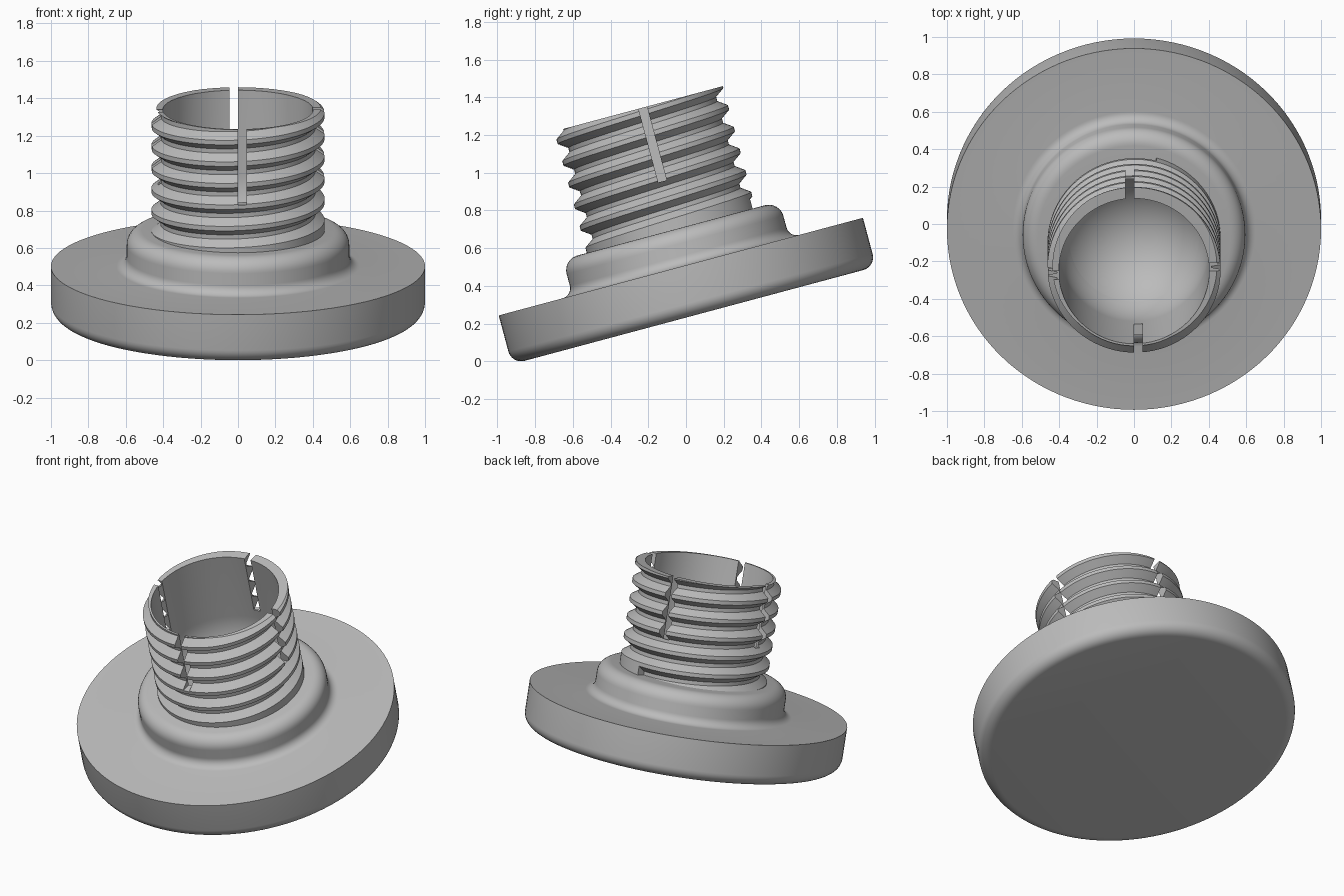
import bpy, bmesh
from math import sin, cos, pi, radians, sqrt
from mathutils import Matrix, Vector

cube = bpy.data.objects.get("Cube")
if cube:
    bpy.data.objects.remove(cube)

SEGMENTS = 120
TILT = radians(15)
BORE, SOCKET_Z = 0.402, 0.67          # bore radius and height of its round end
CREST, ROOT, PITCH = 0.463, 0.414, 0.119
COLLAR_TOP, TOP, BOTTOM = 0.467, 1.135, 0.40

grey = bpy.data.materials.new("light grey")
grey.use_nodes = True
grey.diffuse_color = (0.5, 0.5, 0.5, 1)
grey.node_tree.nodes["Principled BSDF"].inputs["Base Color"].default_value = (0.5, 0.5, 0.5, 1)


def make_object(name, bm):
    bmesh.ops.recalc_face_normals(bm, faces=bm.faces)
    mesh = bpy.data.meshes.new(name)
    bm.to_mesh(mesh)
    bm.free()
    mesh.materials.append(grey)
    obj = bpy.data.objects.new(name, mesh)
    bpy.context.collection.objects.link(obj)
    obj.rotation_euler.x = TILT
    obj.location = (0, 0.042, 0.243)
    return obj


def select_only(obj):
    bpy.ops.object.select_all(action='DESELECT')
    obj.select_set(True)
    bpy.context.view_layer.objects.active = obj


def arc(cx, cz, radius, start, end, steps=8):
    angles = [radians(start + (end - start) * i / steps) for i in range(steps + 1)]
    return [(cx + radius * cos(a), cz + radius * sin(a)) for a in angles]


def socket_radius(z):
    return sqrt(max(BORE ** 2 - max(SOCKET_Z - z, 0) ** 2, 0))


# Flange and collar: one turned body with a round socket floor
profile = [(0, 0)] + arc(0.93, 0.07, 0.07, -90, 0) + [(1, 0.268)]
profile += arc(0.65, 0.323, 0.055, 270, 180) + arc(0.515, COLLAR_TOP - 0.08, 0.08, 0, 90)
profile += [(socket_radius(COLLAR_TOP), COLLAR_TOP)]
profile += arc(0, SOCKET_Z, BORE, -32, -90, 14)
bm = bmesh.new()
verts = [bm.verts.new((r, 0, z)) for r, z in profile]
edges = [bm.edges.new(pair) for pair in zip(verts, verts[1:])]
bmesh.ops.spin(bm, geom=verts + edges, cent=(0, 0, 0), axis=(0, 0, 1),
               angle=2 * pi, steps=SEGMENTS)
bmesh.ops.remove_doubles(bm, verts=bm.verts, dist=0.0002)
flange = make_object("flange_and_collar", bm)

# Threaded sleeve: a helical groove that starts at the back, above the collar
START = radians(75)
GROOVE_Z = 0.478
section = [(-0.047, CREST), (-0.012, ROOT), (0.012, ROOT), (0.047, CREST)]
knots = section + [(PITCH - 0.047, CREST)]


def groove_radius(offset):
    for (z0, r0), (z1, r1) in zip(knots, knots[1:]):
        if z0 <= offset <= z1:
            return r0 + (r1 - r0) * (offset - z0) / (z1 - z0)
    return CREST


def sleeve_column(turn):
    inner = [COLLAR_TOP + (SOCKET_Z - COLLAR_TOP) * i / 8 for i in range(9)]
    points = [(BORE, TOP)] + [(socket_radius(z), z) for z in reversed(inner)]
    points.append((0.39, BOTTOM))
    for k in range(-1, 7):
        centre = GROOVE_Z + PITCH * (k + turn)
        for offset, _ in section:
            z = min(max(centre + offset, BOTTOM), TOP)
            points.append((CREST if k < 0 else groove_radius(z - centre), z))
    # every point held at the rim shares the radius found there
    phase = (TOP - GROOVE_Z - PITCH * turn + 0.047) % PITCH - 0.047
    rim = groove_radius(phase)
    return [(rim, z) if z == TOP and i else (r, z) for i, (r, z) in enumerate(points)]


bm = bmesh.new()
columns = []
for s in range(SEGMENTS + 1):
    a = START + 2 * pi * s / SEGMENTS
    columns.append([bm.verts.new((r * cos(a), r * sin(a), z))
                    for r, z in sleeve_column(s / SEGMENTS)])
for left, right in zip(columns, columns[1:]):
    for i in range(len(left)):
        j = (i + 1) % len(left)
        bm.faces.new((left[i], right[i], right[j], left[j]))
bmesh.ops.remove_doubles(bm, verts=bm.verts, dist=0.0002)
bmesh.ops.dissolve_degenerate(bm, edges=bm.edges, dist=0.0001)
# end face of the groove
bmesh.ops.holes_fill(bm, edges=[e for e in bm.edges if e.is_boundary], sides=0)
sleeve = make_object("threaded_sleeve", bm)

# Four slots down from the rim, each set just to one side of the axis
bm = bmesh.new()
for quarter in range(4):
    place = (Matrix.Rotation(quarter * pi / 2, 4, 'Z')
             @ Matrix.Translation(Vector((0.45, 0.023, 0.98)))
             @ Matrix.Diagonal((0.24, 0.046, 0.5, 1)))
    bmesh.ops.create_cube(bm, size=1, matrix=place)
cutter = make_object("slot_cutter", bm)
cutter.hide_render = True
cut = sleeve.modifiers.new("slots", 'BOOLEAN')
cut.operation, cut.solver, cut.object = 'DIFFERENCE', 'EXACT', cutter
bpy.context.view_layer.update()
select_only(sleeve)
bpy.ops.object.modifier_apply(modifier=cut.name)
bpy.data.objects.remove(cutter)

for obj in (flange, sleeve):
    select_only(obj)
    bpy.ops.object.shade_smooth_by_angle(angle=radians(30))
